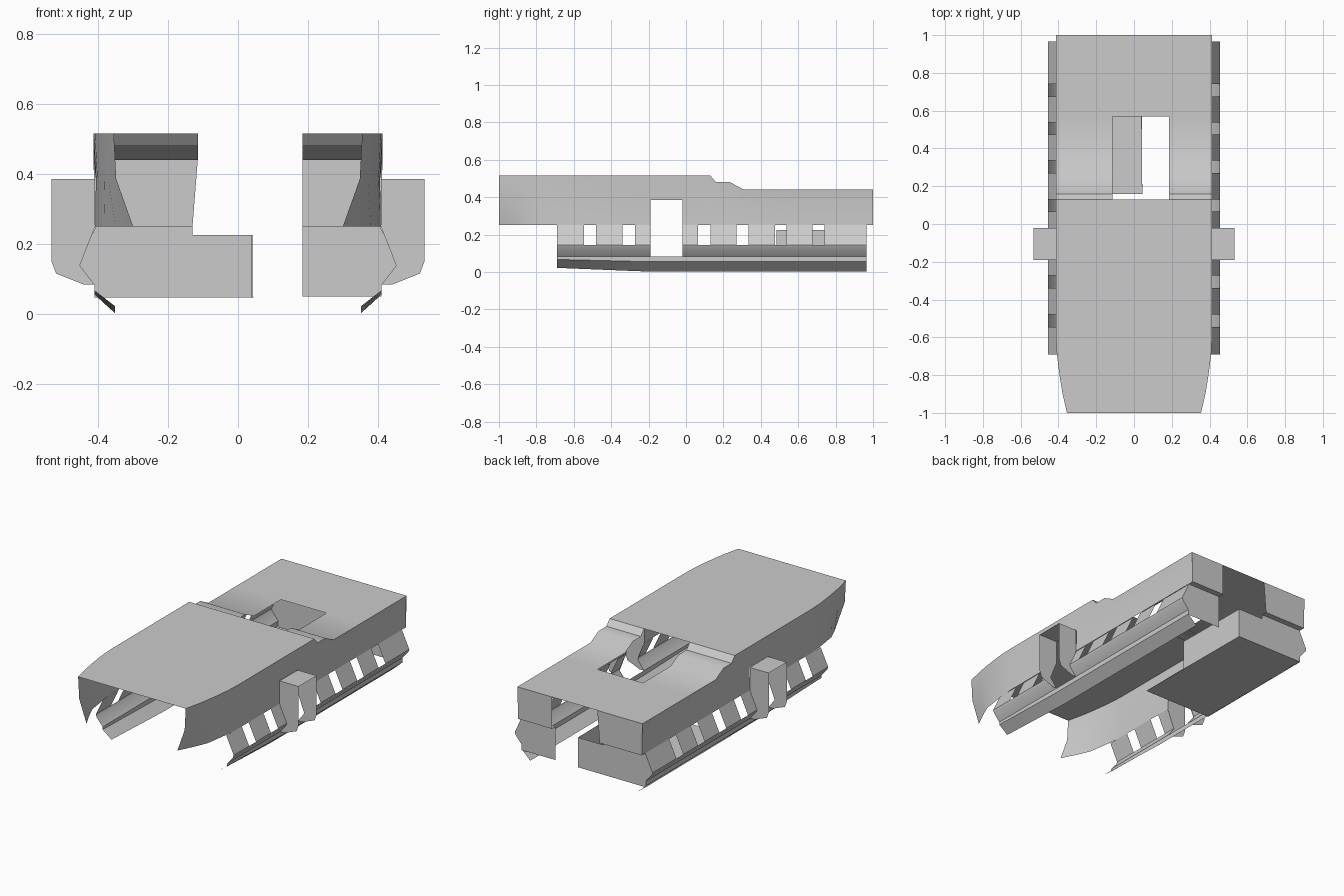
import bpy

if "Cube" in bpy.data.objects:
    bpy.data.objects.remove(bpy.data.objects["Cube"])


def make(name, verts, faces, smooth=False, mirror=False):
    me = bpy.data.meshes.new(name)
    me.from_pydata(verts, [], faces)
    me.update()
    ob = bpy.data.objects.new(name, me)
    bpy.context.collection.objects.link(ob)
    if mirror:
        ob.modifiers.new("mirror", 'MIRROR')
    if smooth:
        bpy.ops.object.select_all(action='DESELECT')
        bpy.context.view_layer.objects.active = ob
        ob.select_set(True)
        bpy.ops.object.shade_smooth_by_angle()
    return ob


def loft(name, ys, section, is_open, mirror=False):
    """Skin cross-sections along y, leaving out cells that are openings."""
    rows = [[(x, y, z) for x, z in section(y)] for y in ys]
    n = len(rows[0])
    faces = []
    for i in range(len(ys) - 1):
        mid = (ys[i] + ys[i + 1]) / 2
        for j in range(n - 1):
            if not is_open(mid, j):
                a = i * n + j
                faces.append((a, a + 1, a + n + 1, a + n))
    return make(name, sum(rows, []), faces, True, mirror)


def interp(table, t):
    for (a, p), (b, q) in zip(table, table[1:]):
        if t <= b:
            return p + (q - p) * max(0, t - a) / (b - a)
    return table[-1][1]


DOOR = (-0.19, -0.02)
ROOF = [(-1, .515), (.13, .515), (.16, .48), (.235, .48), (.31, .44), (1, .44)]
TOP_W = [(-1, .355), (-.9, .378), (-.8, .395), (-.68, .409), (-.6, .413)]
LOW_W = [(-1, .30), (-.9, .35), (-.83, .38), (-.64, .408)]


# upper shell: stepped roof with hatch, side walls with door openings
def upper_section(y):
    w, b, z = interp(TOP_W, y), interp(LOW_W, y), interp(ROOF, y)
    m = w - .007
    return [(-b, .25), (-m, .385), (-w, z), (-.115, z), (.185, z), (w, z), (m, .385), (b, .25)]


loft("upper_shell",
     [-1, -.9, -.83, -.75, -.68, -.6, *DOOR, .13, .16, .235, .31, .57, 1],
     upper_section,
     lambda y, j: (j == 3 and .13 < y < .57) or (j in (0, 6) and DOOR[0] < y < DOOR[1]))

# lower sides: angled window band over a rounded sill and inward flap
WINDOWS = [(-.545, -.48), (-.34, -.272), (.065, .13), (.27, .335), (.475, .537), (.675, .74)]


def lower_section(y):
    lift = interp([(-.69, .02), (-.2, 0)], y)
    return [(.406, .25), (.455, .145), (.45, .13), (.41, .083), (.41, .055 + lift * .6), (.352, .002 + lift)]


def lower_open(y, j):
    return (j == 0 and any(a < y < b for a, b in WINDOWS)) or (j < 3 and DOOR[0] < y < DOOR[1])


stations = sorted([-.69, .965, *DOOR] + [v for w in WINDOWS for v in w])
loft("lower_side", stations, lower_section, lower_open, mirror=True)

# door surrounds: front and rear cheeks plus a top, open to the outside
cheek = [(.408, .385), (.533, .385), (.533, .15), (.52, .115), (.44, .083), (.41, .083), (.452, .138), (.408, .25)]
k = len(cheek)
verts = [(x, y, z) for y in DOOR for x, z in cheek]
make("door_surround", verts,
     [tuple(reversed(range(k))), tuple(range(k, 2 * k)), (0, 1, k + 1, k)], mirror=True)


# rear panels either side of the doorway
def rear_panel(name, pts, y):
    make(name, [(x, y, z) for x, z in pts], [tuple(range(len(pts)))])


rear_panel("rear_upper_left", [(-.413, .44), (-.408, .25), (-.13, .25), (-.115, .44)][::-1], 1)
rear_panel("rear_upper_right", [(.185, .44), (.185, .25), (.408, .25), (.413, .44)][::-1], 1)
rear_panel("rear_lower_left", [(-.406, .25), (-.455, .145), (-.45, .13), (-.41, .083), (-.41, .047),
                               (.037, .047), (.037, .225), (-.13, .225), (-.13, .25)][::-1], .965)
rear_panel("rear_lower_right", [(.185, .25), (.185, .05), (.41, .05), (.41, .083), (.45, .13),
                                (.455, .145), (.406, .25)][::-1], .965)
for name, a, b in (("rear_ledge_left", -.408, -.13), ("rear_ledge_right", .185, .408)):
    make(name, [(a, .965, .25), (b, .965, .25), (b, 1, .25), (a, 1, .25)], [(3, 2, 1, 0)])

# open bin at the rear: floor and stepped inner wall
make("bin_floor", [(-.41, .16, .047), (.044, .16, .047), (.037, .965, .047), (-.41, .965, .047)], [(3, 2, 1, 0)])
make("bin_wall", [(.044, .16, .047), (.037, .965, .047), (.037, .965, .225), (.042, .483, .225), (.042, .483, .05)],
     [(0, 1, 2, 3, 4)])
